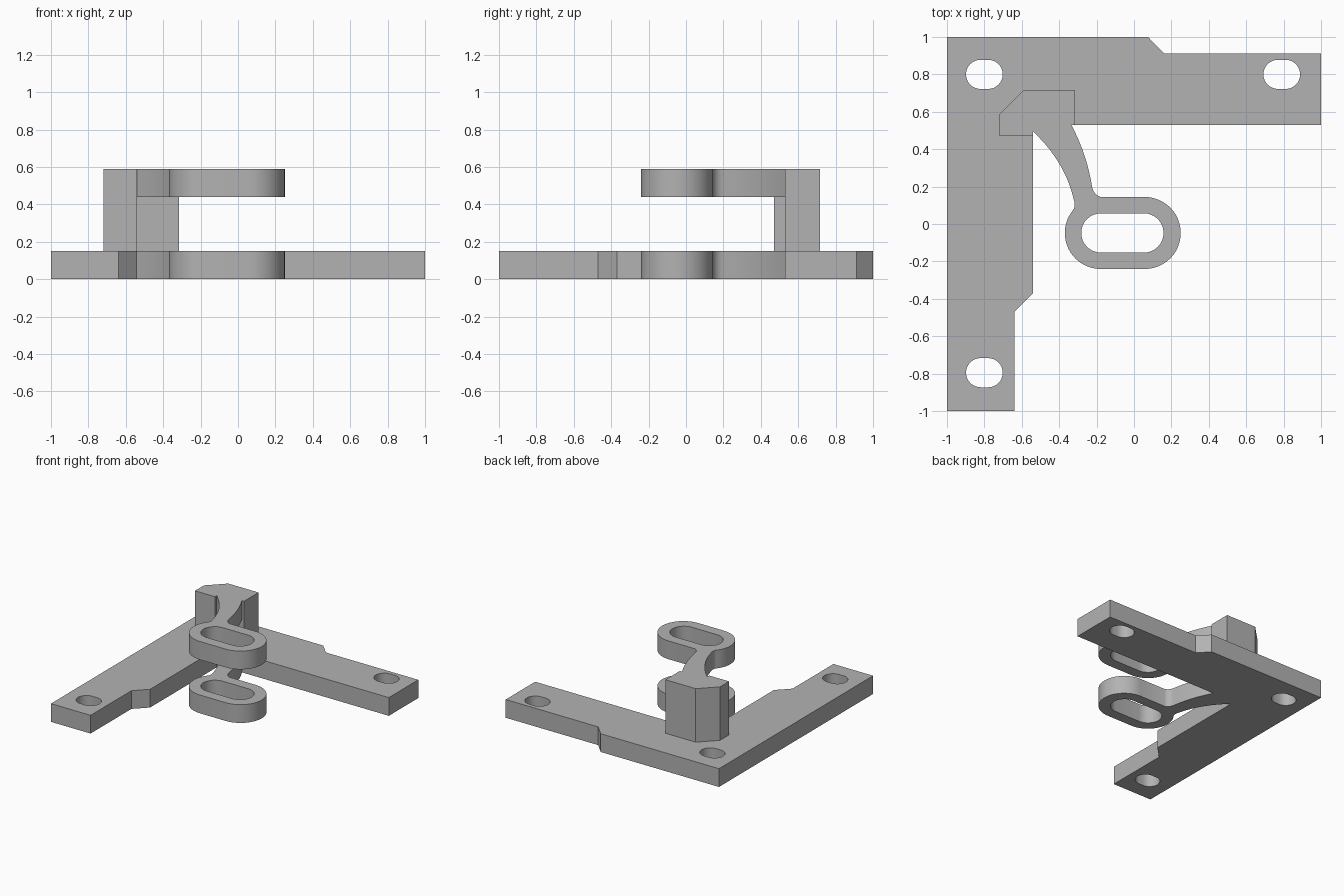
import bpy, bmesh
from math import cos, sin, radians
from mathutils import Vector

cube = bpy.data.objects.get("Cube")
if cube:
    bpy.data.objects.remove(cube, do_unlink=True)

grey = bpy.data.materials.new("plain grey")
grey.use_nodes = True
grey.diffuse_color = (0.45, 0.45, 0.45, 1)
grey.node_tree.nodes["Principled BSDF"].inputs["Base Color"].default_value = grey.diffuse_color


def arc(cx, cy, r, start, end, steps=16):
    angles = [radians(start + (end - start) * i / steps) for i in range(steps + 1)]
    return [(cx + r * cos(a), cy + r * sin(a)) for a in angles]


def bend(a, b, c, steps=10):
    """Quadratic curve from a to c, pulled towards b."""
    a, b, c = Vector(a), Vector(b), Vector(c)
    ts = [i / steps for i in range(steps + 1)]
    return [tuple(a * (1 - t) ** 2 + b * 2 * t * (1 - t) + c * t * t) for t in ts]


def slot(x0, x1, cy, r):
    return arc(x1, cy, r, -90, 90) + arc(x0, cy, r, 90, 270)


def slab(name, outline, holes, z0, z1):
    """Fill an outline with holes and raise it into a solid."""
    bm = bmesh.new()
    for loop in [outline] + holes:
        vs = [bm.verts.new((x, y, z0)) for x, y in loop]
        for i, v in enumerate(vs):
            bm.edges.new((v, vs[i - 1]))
    bmesh.ops.triangle_fill(bm, edges=bm.edges[:], use_beauty=True, normal=(0, 0, 1))
    up = bmesh.ops.extrude_face_region(bm, geom=bm.faces[:], use_keep_orig=True)
    moved = [g for g in up["geom"] if isinstance(g, bmesh.types.BMVert)]
    bmesh.ops.translate(bm, verts=moved, vec=(0, 0, z1 - z0))
    bmesh.ops.recalc_face_normals(bm, faces=bm.faces[:])
    mesh = bpy.data.meshes.new(name)
    bm.to_mesh(mesh)
    bm.free()
    mesh.materials.append(grey)
    ob = bpy.data.objects.new(name, mesh)
    bpy.context.collection.objects.link(ob)
    bpy.ops.object.select_all(action="DESELECT")
    ob.select_set(True)
    bpy.context.view_layer.objects.active = ob
    bpy.ops.object.shade_smooth_by_angle(angle=radians(30))
    return ob


# Curved arm with a rounded loop at its end, from the right root to the left root
RING_Y, RING_R = -0.048, 0.1925
arm = bend((-0.335, 0.53), (-0.255, 0.38), (-0.226, 0.21))
arm += bend((-0.222, 0.19), (-0.21, 0.155), (-0.18, 0.1445), 5)
arm += arc(0.0575, RING_Y, RING_R, 90, -90, 24)
arm += arc(-0.1775, RING_Y, RING_R, -90, -218, 18)
arm += bend((-0.322, 0.08), (-0.314, 0.1), (-0.32, 0.125), 4)
arm += bend((-0.323, 0.135), (-0.37, 0.335), (-0.54, 0.495))
ring_hole = slot(-0.177, 0.053, RING_Y, 0.105)

# Corner plate with three fixing slots and the lower arm
plate = [(-1, -1), (-1, 1), (0.075, 1), (0.16, 0.912), (1, 0.912), (1, 0.53)]
plate += arm + [(-0.54, -0.37), (-0.64, -0.47), (-0.64, -1)]
fixings = [slot(x - 0.02, x + 0.02, y, 0.078)
           for x, y in [(-0.8, 0.8), (0.79, 0.8), (-0.8, -0.795)]]
slab("corner_plate", plate, fixings + [ring_hole], 0, 0.15)

# Corner post standing on the plate
post = [(-0.72, 0.47), (-0.72, 0.587), (-0.59, 0.717), (-0.315, 0.717),
        (-0.315, 0.53), (-0.54, 0.53), (-0.54, 0.47)]
slab("corner_post", post, [], 0.15, 0.59)

# Upper arm reaching out from the post
slab("upper_arm", arm + [(-0.54, 0.53)], [ring_hole], 0.44, 0.59)
